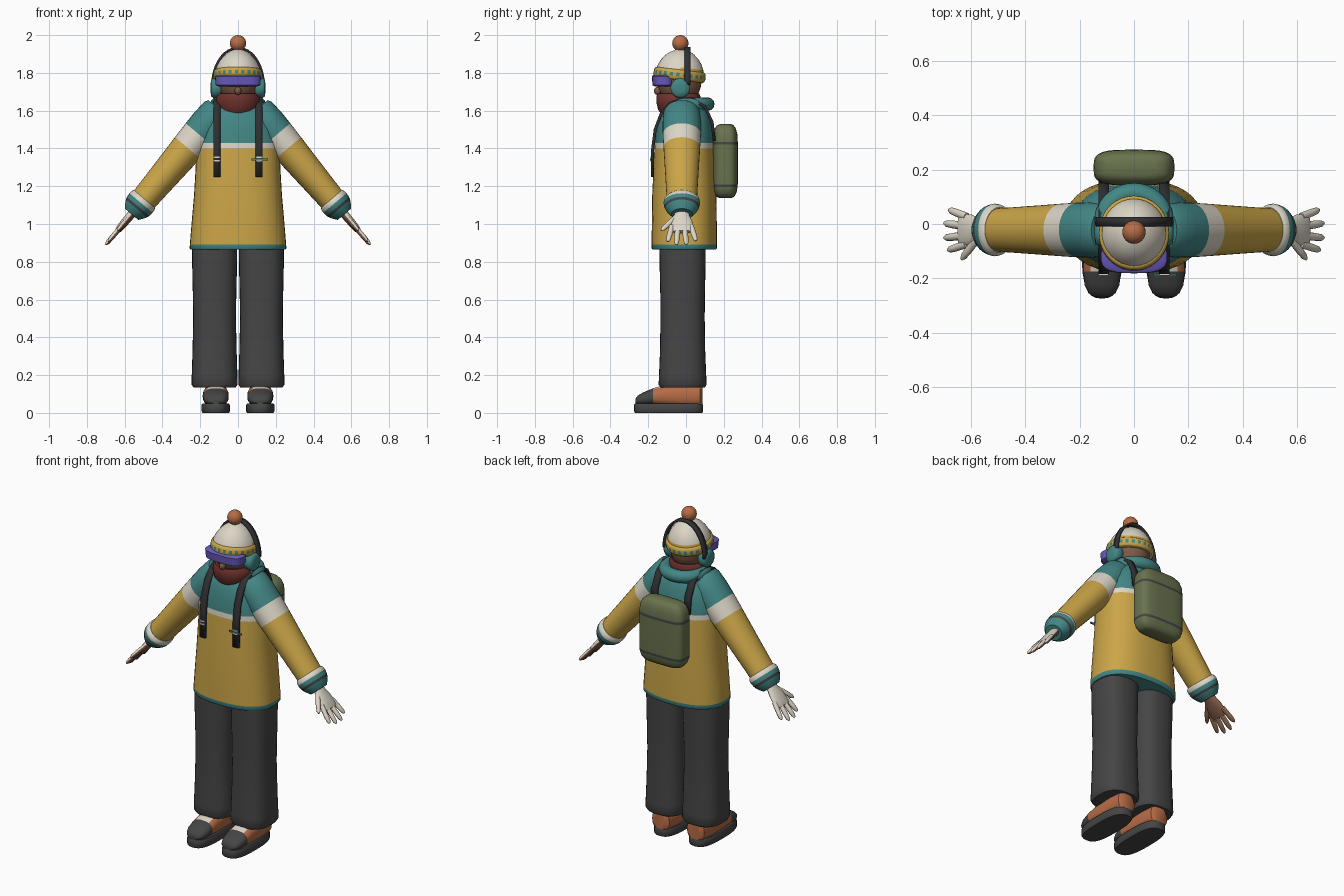
import bpy, bmesh, math
from mathutils import Matrix, Vector

if "Cube" in bpy.data.objects:
    bpy.data.objects.remove(bpy.data.objects["Cube"])

COLOURS = {
    "yellow": (.60, .38, .065), "teal": (.055, .24, .235), "white": (.72, .67, .57),
    "charcoal": (.06, .06, .062), "black": (.03, .03, .033), "rust": (.47, .15, .06),
    "dark red": (.16, .032, .026), "purple": (.14, .10, .52),
    "olive": (.14, .17, .075), "skin": (.21, .10, .06)}
MATS = {}
for label, rgb in COLOURS.items():
    m = bpy.data.materials.new(label)
    m.use_nodes = True
    m.diffuse_color = (*rgb, 1)
    m.node_tree.nodes["Principled BSDF"].inputs["Base Color"].default_value = (*rgb, 1)
    MATS[label] = m


def finish(name, bm, colour, matrix=None, mirror=False):
    """Colour faces (by name or by rule in local space) and make the object."""
    bmesh.ops.recalc_face_normals(bm, faces=bm.faces)
    bm.normal_update()
    slots = []
    for f in bm.faces:
        c = colour if isinstance(colour, str) else colour(f.calc_center_median(), f.normal)
        if c not in slots:
            slots.append(c)
        f.material_index = slots.index(c)
    if matrix:
        bm.transform(matrix)
    me = bpy.data.meshes.new(name)
    bm.to_mesh(me)
    bm.free()
    for c in slots:
        me.materials.append(MATS[c])
    ob = bpy.data.objects.new(name, me)
    bpy.context.collection.objects.link(ob)
    if mirror:
        mod = ob.modifiers.new("Mirror", "MIRROR")
        mod.use_mirror_merge = False
    return ob


def loft(name, sections, colour, matrix=None, mirror=False, n=32, power=2.0):
    """Skin superellipse sections (t, rx, ry, cx, cy) stacked along local z."""
    bm = bmesh.new()
    rings = []
    for t, rx, ry, *c in sections:
        cx, cy = (c + [0, 0])[:2]
        ring = []
        for i in range(n):
            a = math.tau * i / n
            x, y = math.cos(a), math.sin(a)
            ring.append(bm.verts.new((
                cx + rx * math.copysign(abs(x) ** (2 / power), x),
                cy + ry * math.copysign(abs(y) ** (2 / power), y), t)))
        rings.append(ring)
    for a, b in zip(rings, rings[1:]):
        for i in range(n):
            j = (i + 1) % n
            bm.faces.new((a[i], a[j], b[j], b[i]))
    bm.faces.new(rings[0][::-1])
    bm.faces.new(rings[-1])
    return finish(name, bm, colour, matrix, mirror)


def ball(name, loc, radii, colour, n=24):
    angles = [math.pi * (k + .15) / 12.3 for k in range(13)]
    rows = [(-radii[2] * math.cos(a), radii[0] * math.sin(a), radii[1] * math.sin(a))
            for a in angles]
    return loft(name, rows, colour, Matrix.Translation(loc), n=n)


def ribbon(name, points, side, thick, colour, mirror=False):
    """Flat strap following points, as wide as twice the side vector."""
    bm = bmesh.new()
    rows = [[bm.verts.new(Vector(p) + s * Vector(side)) for s in (-1, 1)] for p in points]
    for a, b in zip(rows, rows[1:]):
        bm.faces.new((a[0], a[1], b[1], b[0]))
    ob = finish(name, bm, colour, mirror=mirror)
    mod = ob.modifiers.new("Solidify", "SOLIDIFY")
    mod.thickness, mod.offset = thick, 0
    return ob


def plate(name, loc, size, colour, mirror=False):
    bm = bmesh.new()
    bmesh.ops.create_cube(bm, size=1)
    bm.transform(Matrix.Translation(loc) @ Matrix.Diagonal((*size, 1)))
    return finish(name, bm, colour, mirror=mirror)


# Shoes
FORWARD = Matrix.Translation((.118, 0, 0)) @ Matrix.Rotation(math.pi / 2, 4, "X")
loft("shoe_soles", [(0, .070, .178), (.008, .075, .183), (.042, .075, .183), (.05, .07, .178)],
     "charcoal", Matrix.Translation((.118, -.092, 0)), True, power=2.8)


def shoe_rule(c, nrm):
    if c.z > .175:
        return "charcoal"
    return "white" if c.z > .115 and abs(c.x) < .045 and nrm.y > .2 else "rust"


loft("shoe_uppers", [(-.088, .04, .05, 0, .09), (-.075, .058, .06, 0, .09), (0, .066, .065, 0, .09),
                     (.12, .069, .056, 0, .09), (.175, .069, .045, 0, .085),
                     (.225, .064, .034, 0, .075), (.255, .05, .024, 0, .068),
                     (.268, .03, .012, 0, .062)], shoe_rule, FORWARD, True, power=2.4)

# Trousers
loft("trouser_legs", [(.135, .112, .118), (.15, .122, .127), (.2, .121, .125), (.32, .117, .120),
                      (.5, .113, .117), (.62, .115, .118), (.75, .118, .121), (.9, .12, .123)],
     "charcoal", Matrix.Translation((.124, -.018, 0)), True, power=2.6)


# Jacket body
def jacket_rule(c, nrm):
    if c.z < .89 or c.z > 1.43:
        return "teal"
    return "white" if c.z > 1.4 else "yellow"


loft("jacket_body", [(.865, .25, .168), (.872, .256, .173), (.892, .255, .173), (1.0, .246, .172),
                     (1.15, .233, .17), (1.3, .224, .163), (1.4, .222, .158), (1.43, .221, .156),
                     (1.5, .208, .149), (1.56, .182, .138), (1.61, .145, .118), (1.645, .1, .09)],
     jacket_rule, Matrix.Translation((0, -.009, 0)), n=40, power=2.4)

# Sleeves: local z runs down the arm, local x points to the palm side
AXIS = Vector((.646, 0, -.764)).normalized()
ARM = Matrix.Translation((.1, -.022, 1.6)) @ Matrix((
    (AXIS.z, 0, AXIS.x, 0), (0, 1, 0, 0), (-AXIS.x, 0, AXIS.z, 0), (0, 0, 0, 1)))


def sleeve_rule(c, nrm):
    return "teal" if c.z < .165 else "white" if c.z < .258 else "yellow"


loft("sleeves", [(-.005, .08, .085), (.015, .09, .097), (.09, .094, .102), (.165, .092, .101),
                 (.258, .088, .097), (.4, .081, .09), (.55, .074, .083), (.63, .07, .08)],
     sleeve_rule, ARM, True)


def cuff_rule(c, nrm):
    if c.z < .64:
        return "white"
    return "charcoal" if .664 < c.z < .678 else "teal"


loft("cuffs", [(.612, .072, .084), (.622, .079, .094), (.64, .08, .097), (.664, .078, .092),
               (.678, .073, .086), (.7, .06, .072), (.718, .047, .056)], cuff_rule, ARM, True)


# Gloves with darker palms
def glove_rule(c, nrm):
    return "skin" if nrm.x > .15 else "white"


loft("palms", [(.69, .024, .034), (.73, .022, .042), (.77, .021, .056), (.82, .018, .060),
               (.84, .012, .056)], glove_rule, ARM, True, n=24)
fingers = [(.06, .82, .085, -14), (.022, .83, .10, -5), (-.016, .83, .10, 4),
           (-.05, .82, .09, 12), (-.035, .75, .105, 40)]
for k, (y, t, length, fan) in enumerate(fingers):
    place = ARM @ Matrix.Translation((0, y - .006, t)) @ Matrix.Rotation(math.radians(fan), 4, "X")
    loft("thumbs" if k == 4 else f"fingers_{k + 1}",
         [(-.02, .013, .015), (length * .5, .013, .0145), (length * .85, .011, .012),
          (length, .004, .005)], glove_rule, place, True, n=12)

# Neck: hood roll and face warmer
curve = bpy.data.curves.new("hood_roll", "CURVE")
curve.dimensions = "3D"
curve.bevel_depth, curve.bevel_resolution, curve.use_fill_caps = .036, 4, True
spline = curve.splines.new("POLY")
spline.points.add(24)
for k, p in enumerate(spline.points):
    a = math.radians(-25 + 230 * k / 24)
    p.co = (.112 * math.cos(a), .005 + .11 * math.sin(a), 1.635, 1)
curve.materials.append(MATS["teal"])
bpy.context.collection.objects.link(bpy.data.objects.new("hood_roll", curve))
loft("neck_warmer", [(1.58, .09, .09), (1.605, .108, .108), (1.645, .118, .117), (1.675, .113, .117),
                     (1.69, .1, .11), (1.685, .07, .08)],
     "dark red", Matrix.Translation((0, -.04, 0)))

# Head
ball("head", (0, -.035, 1.76), (.106, .118, .13), "skin")
ball("nose", (0, -.148, 1.705), (.018, .022, .022), "skin", 12)

# Hat, tilted down to the back
HAT = Matrix.Translation((0, -.035, 1.78)) @ Matrix.Rotation(math.radians(-7), 4, "X")


def hat_rule(c, nrm):
    return "yellow" if c.z < .05 and c.y > .01 else "white"


def band_rule(c, nrm):
    check = int(math.atan2(c.y, c.x) / math.tau * 48 + 48) % 2
    return "teal" if .001 < c.z < .019 and check else "yellow"


loft("hat_dome", [(-.02, .12, .126), (.025, .122, .128), (.05, .115, .121), (.08, .1, .107),
                  (.105, .08, .088), (.125, .058, .064), (.14, .033, .037), (.146, .01, .012)],
     hat_rule, HAT)
loft("hat_band", [(-.018, .12, .126), (-.012, .127, .135), (0, .13, .138), (.02, .13, .138),
                  (.032, .127, .134), (.037, .12, .126)], band_rule, HAT, n=48)
ball("pompom", (0, -.03, 1.957), (.043, .043, .043), "rust")

# Goggles
loft("goggles", [(1.728, .1, .045), (1.735, .118, .057), (1.782, .122, .061), (1.79, .112, .052)],
     "purple", Matrix.Translation((0, -.12, 0)), power=3)

# Headphones
ribbon("headphone_band", [(.136 * math.cos(math.pi * k / 24), .008,
                           1.735 + .197 * math.sin(math.pi * k / 24)) for k in range(25)],
       (0, .017, 0), .012, "black")
loft("headphone_cups", [(.09, .045, .045), (.1, .052, .052), (.132, .052, .052), (.142, .044, .044),
                        (.146, .02, .02)], "teal",
     Matrix.Translation((0, -.03, 1.72)) @ Matrix.Rotation(math.pi / 2, 4, "Y"), True)


# Backpack
def pack_rule(c, nrm):
    return "charcoal" if 1.195 < c.z < 1.21 or 1.42 < c.z < 1.435 else "olive"


loft("backpack", [(1.138, .1, .032), (1.145, .122, .048), (1.165, .139, .059), (1.195, .148, .065),
                  (1.21, .149, .066), (1.42, .149, .066), (1.435, .149, .066), (1.475, .145, .064),
                  (1.505, .132, .056), (1.522, .112, .044), (1.53, .085, .028)],
     pack_rule, Matrix.Translation((0, .208, 0)), n=40, power=3.6)

# Shoulder straps and fittings
path = [(-.178, 1.25), (-.176, 1.4), (-.163, 1.5), (-.133, 1.58), (-.09, 1.632), (-.03, 1.66),
        (.04, 1.66), (.1, 1.62), (.138, 1.54), (.15, 1.44)]
ribbon("shoulder_straps", [(.112, y, z) for y, z in path], (.019, 0, 0), .016, "black", True)
for k in range(2):
    plate(f"strap_buckles_{k + 1}", (.112, -.186, 1.335 + .018 * k), (.036, .006, .008), "white", True)
plate("strap_clip", (.115, -.188, 1.342), (.085, .007, .009), "teal")

# Smooth shading with sharp creases kept
bpy.ops.object.select_all(action="DESELECT")
meshes = [o for o in bpy.context.collection.objects if o.type == "MESH"]
for o in meshes:
    o.select_set(True)
bpy.context.view_layer.objects.active = meshes[0]
bpy.ops.object.shade_smooth_by_angle(angle=math.radians(45))
